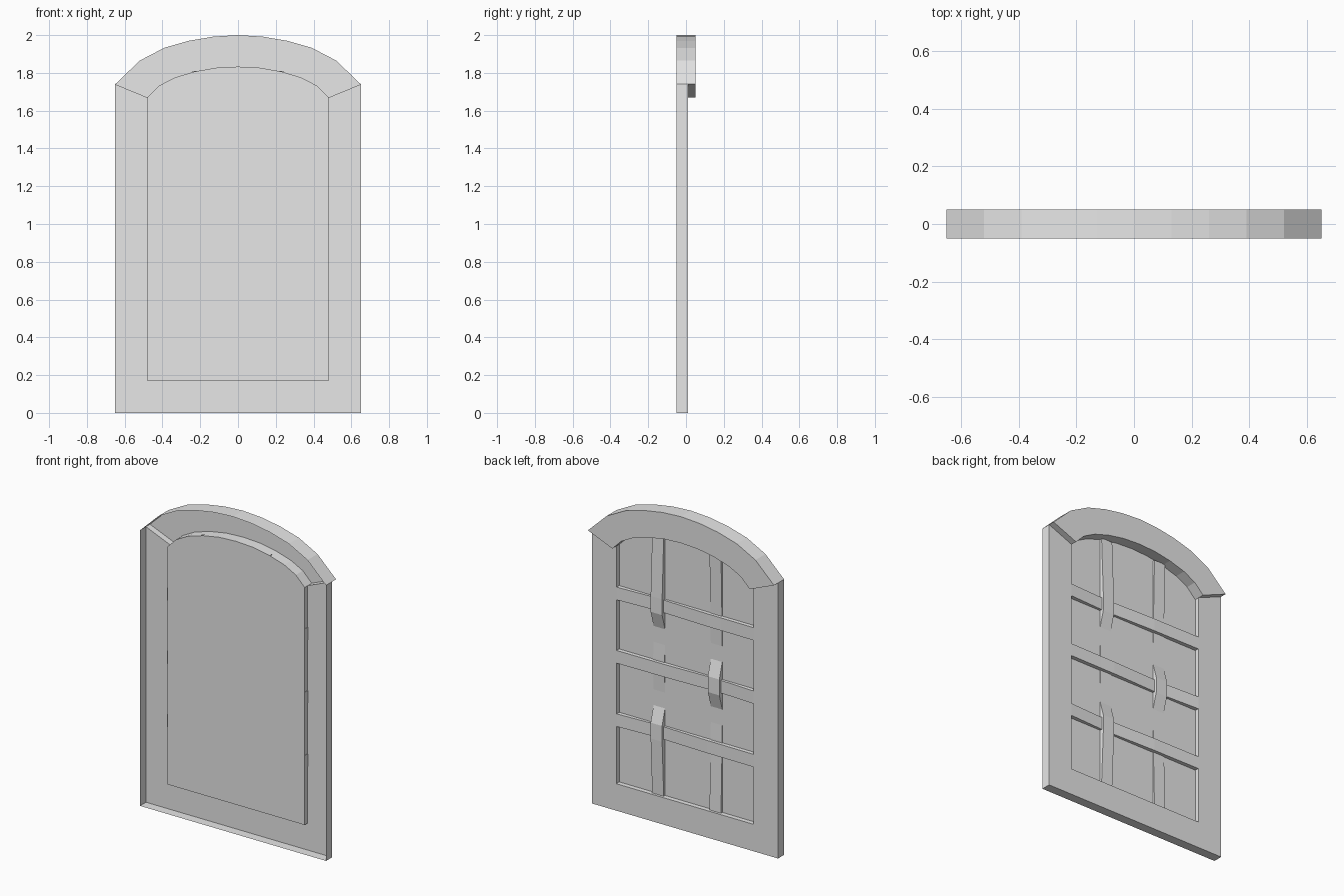
import bpy
import bmesh

cube = bpy.data.objects.get("Cube")
if cube:
    bpy.data.objects.remove(cube, do_unlink=True)

# Single plain material
grey = bpy.data.materials.new("light_grey")
grey.use_nodes = True
grey.diffuse_color = (0.8, 0.8, 0.8, 1)
grey.node_tree.nodes["Principled BSDF"].inputs["Base Color"].default_value = (0.8, 0.8, 0.8, 1)

FRONT, PANE, BACK, ARCH_BACK = -0.05, -0.02, 0.01, 0.05


def finish(name, bm):
    bmesh.ops.recalc_face_normals(bm, faces=bm.faces)
    mesh = bpy.data.meshes.new(name)
    bm.to_mesh(mesh)
    bm.free()
    mesh.materials.append(grey)
    obj = bpy.data.objects.new(name, mesh)
    bpy.context.collection.objects.link(obj)
    return obj


def bridge(bm, rails):
    """Skin quads between neighbouring rails of equal length."""
    rows = [[bm.verts.new(p) for p in rail] for rail in rails]
    for a, b in zip(rows, rows[1:]):
        for i in range(len(a) - 1):
            bm.faces.new((a[i], a[i + 1], b[i + 1], b[i]))
    return rows


def channel(name, outer, inner, back, step=False):
    """Open-fronted trim: outer wall, back face and inner wall."""
    def rail(pts, y):
        return [(x, y, z) for x, z in pts]
    bm = bmesh.new()
    bridge(bm, [rail(outer, FRONT), rail(outer, back), rail(inner, back), rail(inner, PANE)])
    if step:
        # Undersides where the arch stands out behind the side frame
        for i in (0, -1):
            (ox, oz), (ix, iz) = outer[i], inner[i]
            bm.faces.new([bm.verts.new(p) for p in
                          ((ox, BACK, oz), (ox, back, oz), (ix, back, iz), (ix, BACK, iz))])
    bmesh.ops.remove_doubles(bm, verts=bm.verts, dist=0.0005)
    return finish(name, bm)


def mirrored(half):
    """Half profile from the left end to the crown, completed across x = 0."""
    return half + [(-x, z) for x, z in reversed(half[:-1])]


# Arched top
outer_arc = mirrored([(-0.65, 1.74), (-0.52, 1.865), (-0.39, 1.933),
                      (-0.26, 1.97), (-0.13, 1.992), (0, 2)])
inner_arc = mirrored([(-0.48, 1.67), (-0.418, 1.732), (-0.336, 1.775),
                      (-0.23, 1.807), (-0.117, 1.827), (0, 1.833)])
channel("arch_frame", outer_arc, inner_arc, ARCH_BACK, step=True)

# Sides and sill
outer_u = [(-0.65, 1.74), (-0.65, 0), (0.65, 0), (0.65, 1.74)]
inner_u = [(-0.48, 1.67), (-0.48, 0.17), (0.48, 0.17), (0.48, 1.67)]
channel("side_and_sill_frame", outer_u, inner_u, BACK)

# Window pane
bm = bmesh.new()
bm.faces.new([bm.verts.new((x, PANE, z)) for x, z in inner_arc + [(0.48, 0.17), (-0.48, 0.17)]])
finish("window_pane", bm)


def bar(name, path, centre, vertical):
    """Woven strip on the back of the pane; path holds (distance along, depth)."""
    half, base = 0.04, PANE + 0.0005
    rails = []
    for side, raised in ((-1, False), (-1, True), (1, True), (1, False)):
        rail = []
        for t, y in path:
            across = centre + side * half
            depth = y if raised else base
            rail.append((across, depth, t) if vertical else (t, depth, across))
        rails.append(rail)
    bm = bmesh.new()
    rows = bridge(bm, rails)
    for i in (0, -1):
        bm.faces.new([row[i] for row in rows])
    finish(name, bm)


# Woven lattice: strips alternate over and under at the crossings
heights = (0.57, 0.97, 1.37)
columns = (-0.2, 0.2)
OVER, UNDER, FLUSH, END = 0.01, -0.015, -0.019, -0.006


def vertical_over(col, row):
    return (col + row) % 2 == 1


for c, x in enumerate(columns):
    path = [(0.17, END)]
    for r, z in enumerate(heights):
        depth = OVER if vertical_over(c, r) else UNDER
        path += [(z - 0.05, depth), (z + 0.05, depth)]
        if r < 2:
            path += [(z + 0.15, FLUSH), (z + 0.25, FLUSH)]
    path.append((1.81, END))
    bar(("right", "left")[c] + "_vertical_bar", path, x, True)

for r, z in enumerate(heights):
    path = [(-0.483, 0.007)]
    for c, x in enumerate(columns):
        depth = -0.004 if vertical_over(c, r) else 0.005
        path += [(x - 0.05, depth), (x + 0.05, depth)]
    path.append((0.483, 0.007))
    bar(("lower", "middle", "upper")[r] + "_horizontal_bar", path, z, False)
